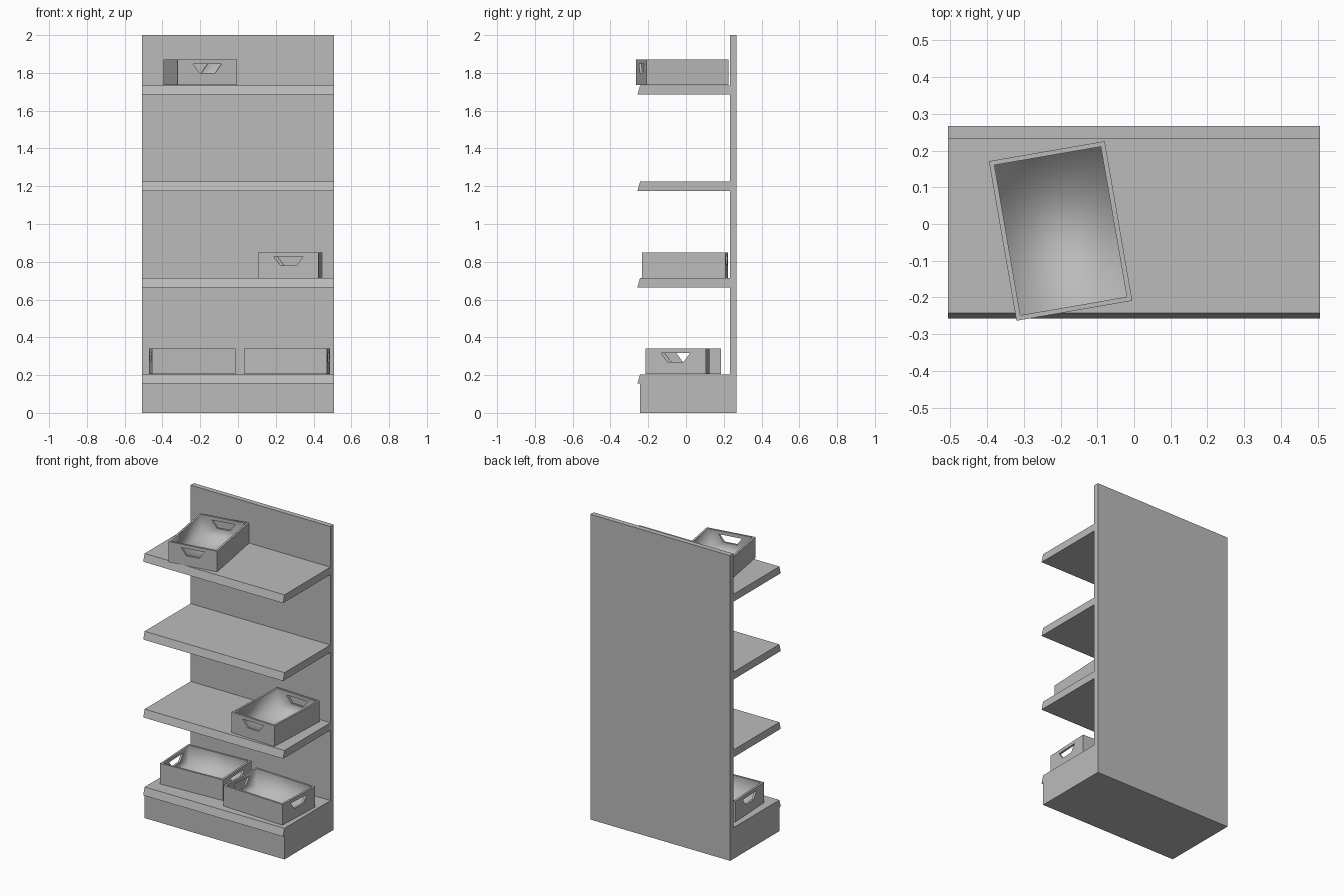
import bpy, bmesh, math

if "Cube" in bpy.data.objects:
    bpy.data.objects.remove(bpy.data.objects["Cube"])

GREY = (0.5, 0.5, 0.5, 1)
mat = bpy.data.materials.new("shelf grey")
mat.use_nodes = True
mat.diffuse_color = GREY
mat.node_tree.nodes["Principled BSDF"].inputs["Base Color"].default_value = GREY

HALF_W = 0.507      # half width of the whole unit
BACK = 0.233        # front plane of the back panel
SHELF_H = 0.049


def finish(name, bm):
    bmesh.ops.recalc_face_normals(bm, faces=bm.faces)
    mesh = bpy.data.meshes.new(name)
    bm.to_mesh(mesh)
    bm.free()
    mesh.materials.append(mat)
    obj = bpy.data.objects.new(name, mesh)
    bpy.context.collection.objects.link(obj)
    return obj


def extrude_x(name, profile):
    """Extrude a (y, z) side profile across the full width."""
    bm = bmesh.new()
    face = bm.faces.new([bm.verts.new((-HALF_W, y, z)) for y, z in profile])
    geom = bmesh.ops.extrude_face_region(bm, geom=[face])["geom"]
    moved = [g for g in geom if isinstance(g, bmesh.types.BMVert)]
    bmesh.ops.translate(bm, verts=moved, vec=(2 * HALF_W, 0, 0))
    return finish(name, bm)


# Back panel and plinth
extrude_x("back_panel", [(BACK, 0), (0.267, 0), (0.267, 2), (BACK, 2)])
extrude_x("plinth", [(-0.243, 0), (BACK, 0), (BACK, 0.157), (-0.243, 0.157)])

# Shelves with a slanted front lip
for i in range(4):
    top = 0.204 + 0.51 * i
    low = top - SHELF_H
    extrude_x(f"shelf_{i + 1}",
              [(-0.257, low), (BACK, low), (BACK, top), (-0.243, top)])


def crate(name, x, y, z, degrees):
    """Open crate with a trapezoid hand hole in each short end."""
    w, l, h, t = 0.16, 0.2205, 0.135, 0.013
    bm = bmesh.new()
    shells = []
    for inset, floor in ((0, 0), (t, t)):
        hx, hy = w - inset, l - inset
        ends, holes, faces = [], [], []
        for s in (-1, 1):
            rect = [(-hx, floor), (hx, floor), (hx, h), (-hx, h)]
            hole = [(-0.042, 0.065), (0.042, 0.065), (0.077, 0.112), (-0.077, 0.112)]
            a = [bm.verts.new((px, s * hy, pz)) for px, pz in rect]
            b = [bm.verts.new((px, s * hy, pz)) for px, pz in hole]
            for k in range(4):
                n = (k + 1) % 4
                faces.append(bm.faces.new((a[k], a[n], b[n], b[k])))
            ends.append(a)
            holes.append(b)
        # floor and long sides
        f, r = ends
        for k, n in ((0, 1), (1, 2), (3, 0)):
            faces.append(bm.faces.new((f[k], f[n], r[n], r[k])))
        shells.append((ends, holes, faces))
    (oe, oh, _), (ie, ih, inner) = shells
    edge_faces = []
    # rim
    for a, b in ((oe[0], ie[0]), (oe[1], ie[1])):
        edge_faces.append(bm.faces.new((a[2], a[3], b[3], b[2])))
    for k in (2, 3):
        edge_faces.append(bm.faces.new((oe[0][k], oe[1][k], ie[1][k], ie[0][k])))
    # hand hole thickness
    for a, b in zip(oh, ih):
        for k in range(4):
            n = (k + 1) % 4
            edge_faces.append(bm.faces.new((a[k], a[n], b[n], b[k])))
    # soft shading inside, crisp rim and holes
    for f in inner:
        f.smooth = True
    for f in edge_faces:
        for e in f.edges:
            e.smooth = False
    obj = finish(name, bm)
    obj.location = (x, y, z)
    obj.rotation_euler.z = math.radians(degrees)


crate("top_crate", -0.2, -0.019, 1.735, 9.8)
crate("middle_crate", 0.277, -0.005, 0.715, -2.6)
crate("lower_right_crate", -0.243, 0.014, 0.205, 93)
crate("lower_left_crate", 0.259, -0.045, 0.205, 87.4)
